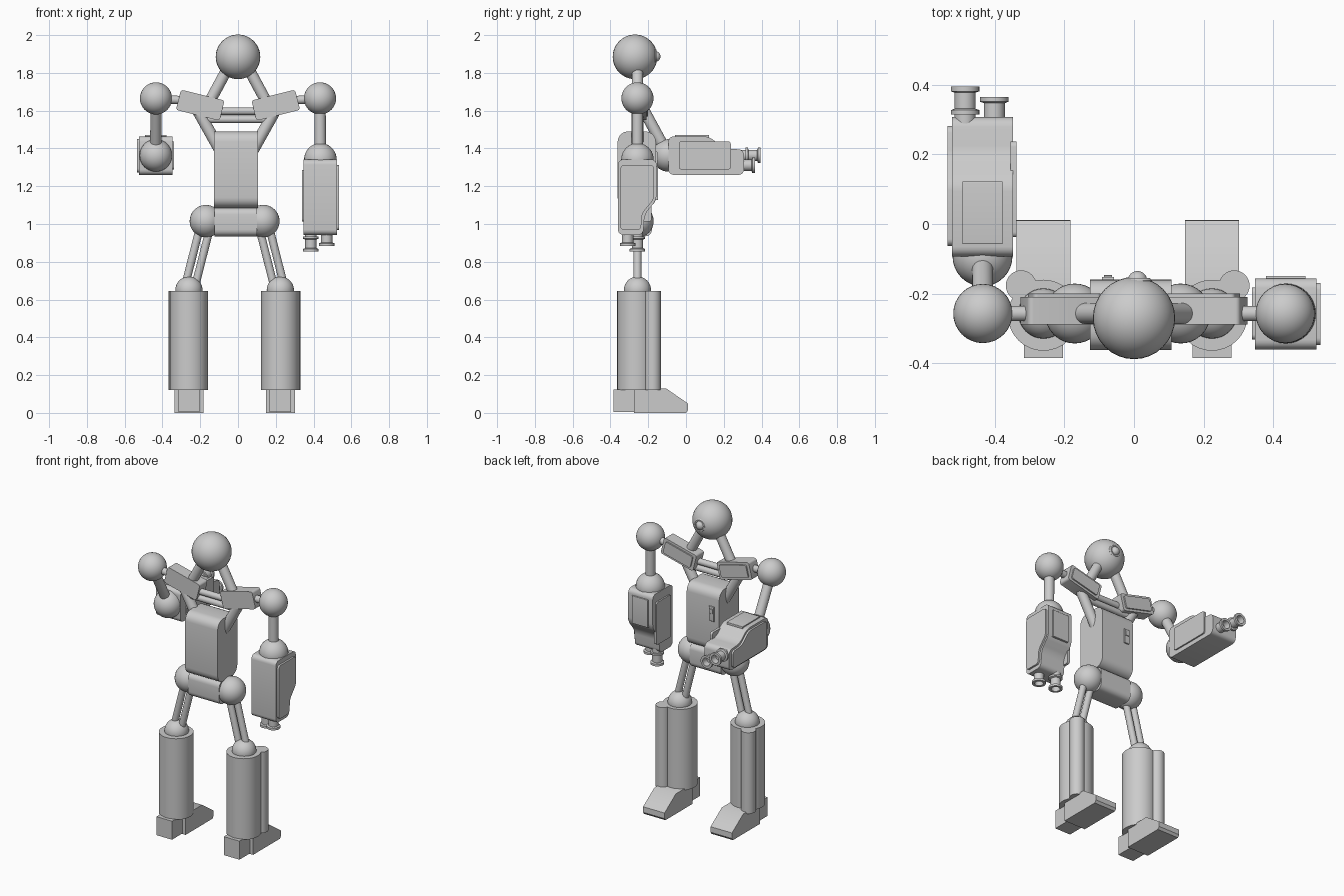
import bpy, bmesh, math
from mathutils import Vector, Matrix

if "Cube" in bpy.data.objects:
    bpy.data.objects.remove(bpy.data.objects["Cube"])

I = Matrix.Identity(4)
T = Matrix.Translation
R = Matrix.Rotation


def finish(name, bm, mat=I, angle=35):
    bmesh.ops.recalc_face_normals(bm, faces=bm.faces)
    bm.transform(mat)
    me = bpy.data.meshes.new(name)
    bm.to_mesh(me)
    bm.free()
    me.shade_smooth()
    me.set_sharp_from_angle(angle=math.radians(angle))
    ob = bpy.data.objects.new(name, me)
    bpy.context.collection.objects.link(ob)
    return ob


def ball(name, c, r):
    bm = bmesh.new()
    bmesh.ops.create_uvsphere(bm, u_segments=32, v_segments=20, radius=r)
    return finish(name, bm, T(Vector(c)))


def rod(name, a, b, r, mat=I):
    a, b = Vector(a), Vector(b)
    d = b - a
    bm = bmesh.new()
    bmesh.ops.create_cone(bm, cap_ends=True, segments=32, radius1=r, radius2=r, depth=d.length)
    rot = d.to_track_quat('Z', 'Y').to_matrix().to_4x4()
    return finish(name, bm, mat @ T((a + b) / 2) @ rot)


def prism(name, pts, x0, x1, bevel=0.0, mat=I):
    """Extrude a (y, z) profile along x, rounding only the long edges."""
    bm = bmesh.new()
    f = bm.faces.new([bm.verts.new((x0, y, z)) for y, z in pts])
    g = bmesh.ops.extrude_face_region(bm, geom=[f])
    vs = [v for v in g['geom'] if isinstance(v, bmesh.types.BMVert)]
    bmesh.ops.translate(bm, verts=vs, vec=(x1 - x0, 0, 0))
    if bevel:
        es = [e for e in bm.edges if abs(e.verts[0].co.x - e.verts[1].co.x) > 1e-5]
        bmesh.ops.bevel(bm, geom=es, offset=bevel, segments=5, profile=0.5, affect='EDGES')
    return finish(name, bm, mat)


def rect(y0, y1, z0, z1):
    return [(y0, z0), (y1, z0), (y1, z1), (y0, z1)]


def lathe(name, pts, mat, n=28):
    bm = bmesh.new()
    vs = [bm.verts.new((r, 0, z)) for r, z in pts]
    es = [bm.edges.new(p) for p in zip(vs, vs[1:])]
    bmesh.ops.spin(bm, geom=vs + es, cent=(0, 0, 0), axis=(0, 0, 1), angle=math.tau, steps=n)
    bmesh.ops.remove_doubles(bm, verts=bm.verts, dist=1e-5)
    return finish(name, bm, mat)


Y = -0.257  # depth of the body plane

# Head with a round eye on the +y side
ball("head", (0, -0.27, 1.885), 0.118)
eye = T((0.01, -0.17, 1.887)) @ R(math.radians(-90), 4, 'X')
lathe("eye_ring", [(0, 0), (0.042, -0.01), (0.042, 0.008), (0.036, 0.015),
                   (0.029, 0.015), (0.027, 0.008), (0, 0.008)], eye)
ball("eye_lens", (0.01, -0.163, 1.887), 0.028)

# Torso, chest switch and pelvis
prism("torso", rect(-0.362, -0.16, 1.085, 1.49), -0.126, 0.107, 0.055)
prism("chest_panel", rect(-0.17, -0.152, 1.29, 1.385), -0.092, -0.057, 0.004)
prism("chest_button", rect(-0.16, -0.147, 1.34, 1.37), -0.086, -0.063, 0.003)
prism("pelvis", rect(-0.335, -0.18, 0.935, 1.085), -0.125, 0.1, 0.035)

# Collar rods across the chest
for i, z in enumerate((1.597, 1.554)):
    rod(f"collar_rod_{i}", (-0.17, Y, z), (0.17, Y, z), 0.02)

FOREARM = [(-0.103, 0), (-0.103, -0.40), (0.03, -0.40), (0.038, -0.29),
           (0.101, -0.215), (0.101, 0)]
SIDE = [(-0.09, -0.03), (-0.09, -0.375), (0.018, -0.375), (0.025, -0.285),
        (0.088, -0.21), (0.088, -0.03)]
SPOOL = [(0, 0.03), (0.03, 0.03), (0.03, -0.01), (0.041, -0.01), (0.041, -0.022),
         (0.03, -0.026), (0.03, -0.072), (0.041, -0.076), (0.041, -0.09),
         (0.026, -0.09), (0.023, -0.05), (0, -0.05)]


def forearm(side, s, mat):
    """Forearm hanging down from the elbow at the origin; s is the outer side."""
    prism(side + "_forearm", FOREARM, -0.088, 0.088, 0.028, mat)
    prism(side + "_outer_plate", SIDE, s * 0.08, s * 0.1, 0.02, mat)
    prism(side + "_inner_plate", rect(-0.075, 0.075, -0.33, -0.055),
          -s * 0.08, -s * 0.097, 0.015, mat)
    prism(side + "_back_plate", rect(0.09, 0.108, -0.215, -0.035), -0.057, 0.057, 0.003, mat)
    for n, x, y, z in (("long", -0.05, 0.0, -0.398), ("short", 0.034, -0.052, -0.368)):
        lathe(f"{side}_{n}_finger", SPOOL, mat @ T((x, y, z)))


# Arms: one hangs down, the other is raised forwards
for side, s, elbow, bend in (("plus", 1, (0.436, Y, 1.342), 0),
                             ("minus", -1, (-0.435, -0.093, 1.363), 90)):
    shoulder = (s * 0.434, Y, 1.665)
    ball(side + "_shoulder", shoulder, 0.085)
    rod(side + "_upper_arm", shoulder, elbow, 0.03)
    ball(side + "_elbow", elbow, 0.086)
    forearm(side, s, T(elbow) @ R(math.radians(bend), 4, 'X'))

    # Tilted collar plate with its raised panel, and the rods that meet it
    m = T((s * 0.2, -0.247, 1.629)) @ R(math.radians(-14 * s), 4, 'Y') @ R(math.radians(-90), 4, 'Z')
    prism(side + "_collar_plate", rect(-0.119, 0.119, -0.055, 0.055), -0.038, 0.042, 0.014, m)
    prism(side + "_collar_panel", rect(-0.1, 0.1, -0.04, 0.04), -0.047, -0.03, 0.012, m)
    rod(side + "_shoulder_peg", (s * 0.27, Y, 1.655), (s * 0.4, Y, 1.66), 0.022)
    rod(side + "_neck_rod", (s * 0.03, Y, 1.87), (s * 0.165, Y, 1.62), 0.03)
    rod(side + "_chest_rod", (s * 0.21 - 0.008, Y, 1.61), (s * 0.07 - 0.008, Y, 1.36), 0.031)

# Legs
for side, s in (("plus", 1), ("minus", -1)):
    cx = -0.018
    hip, knee = cx + s * 0.152, cx + s * 0.242
    ball(side + "_hip", (hip, Y, 1.015), 0.086)
    for i, o in enumerate((-0.027, 0.027)):
        rod(f"{side}_thigh_rod_{i}", (hip + o, Y, 1.0), (knee - s * 0.006 + o, Y, 0.67), 0.021)
    ball(side + "_knee", (knee, Y, 0.65), 0.072)
    rod(side + "_shin", (knee, -0.262, 0.12), (knee, -0.262, 0.645), 0.102)
    rod(side + "_calf_tube", (knee + s * 0.064, -0.177, 0.12), (knee + s * 0.064, -0.177, 0.645), 0.044)
    # Foot wedge and narrower heel block
    foot = [(-0.275, 0), (0.0, 0), (0.012, 0.015), (0.01, 0.05), (-0.106, 0.13), (-0.275, 0.13)]
    prism(side + "_foot", foot, knee - 0.077, knee + 0.077)
    prism(side + "_heel", rect(-0.385, -0.26, 0.005, 0.125), knee - 0.056, knee + 0.056)
